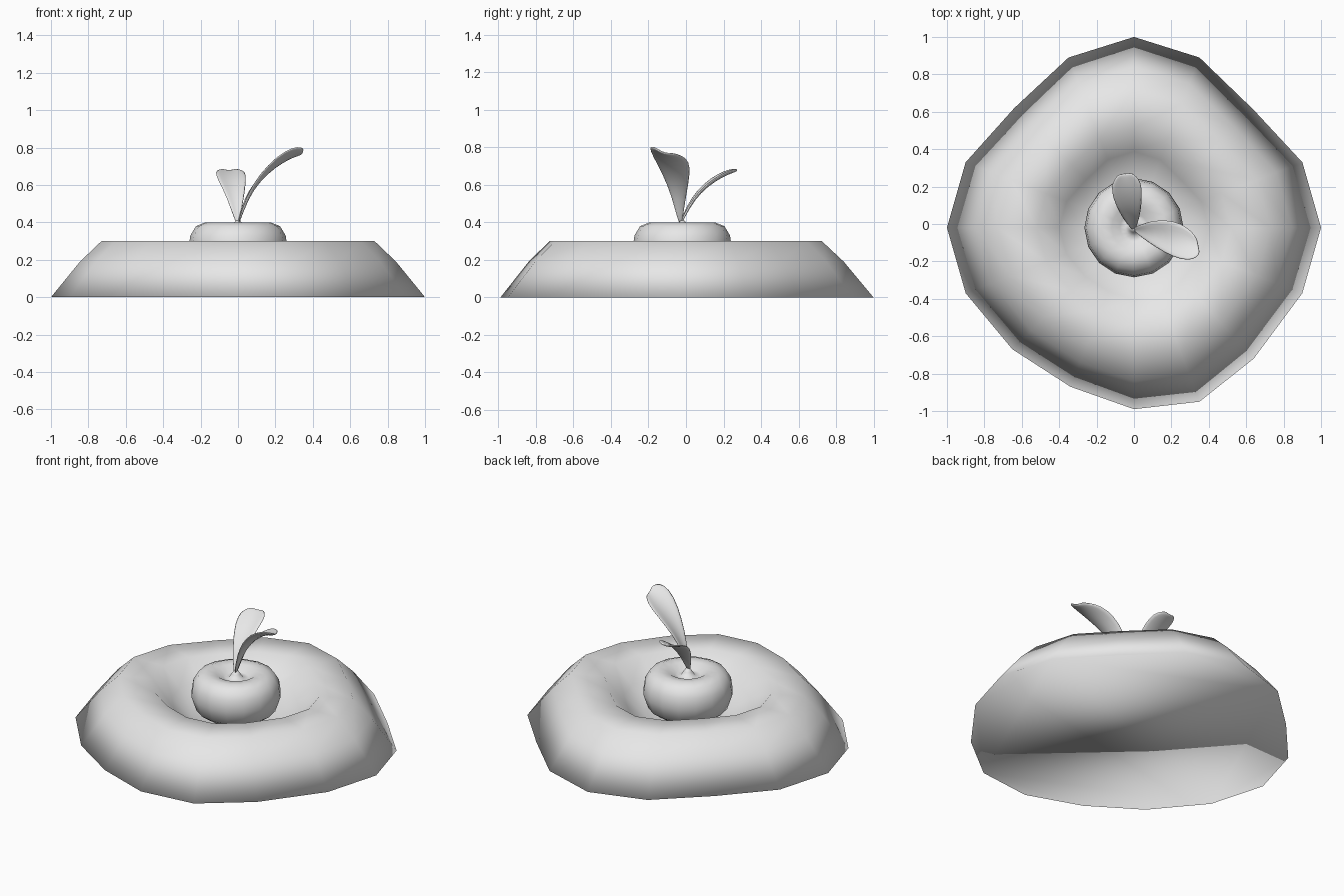
import bpy
import bmesh
import math
from mathutils import Vector

cube = bpy.data.objects.get("Cube")
if cube:
    bpy.data.objects.remove(cube)

grey = bpy.data.materials.new("plain_grey")
grey.use_nodes = True
grey.diffuse_color = (0.8, 0.8, 0.8, 1)
grey.node_tree.nodes["Principled BSDF"].inputs["Base Color"].default_value = (0.8, 0.8, 0.8, 1)


def finish(name, bm):
    """Turn a bmesh into a smooth grey object."""
    bmesh.ops.recalc_face_normals(bm, faces=bm.faces[:])
    for f in bm.faces:
        f.smooth = True
    mesh = bpy.data.meshes.new(name)
    bm.to_mesh(mesh)
    bm.free()
    mesh.materials.append(grey)
    ob = bpy.data.objects.new(name, mesh)
    bpy.context.collection.objects.link(ob)
    return ob


def loft(name, outline, profile, centre):
    """Scale one outline through (scale, height) rings and close both ends."""
    bm = bmesh.new()
    rings = [[bm.verts.new((centre[0] + x * s, centre[1] + y * s, z)) for x, y in outline]
             for s, z in profile]
    n = len(outline)
    for a, b in zip(rings, rings[1:]):
        for i in range(n):
            j = (i + 1) % n
            bm.faces.new((a[i], a[j], b[j], b[i]))
    bm.faces.new(rings[0])
    bm.faces.new(rings[-1])
    return finish(name, bm)


def leaf(name, path, widths, side, cup):
    """Sweep a cupped cross-section along a path, then thicken it."""
    bm = bmesh.new()
    side = Vector(side).normalized()
    rows = []
    for i, (p, w) in enumerate(zip(path, widths)):
        tangent = Vector(path[min(i + 1, len(path) - 1)]) - Vector(path[max(i - 1, 0)])
        up = side.cross(tangent).normalized()
        if up.z < 0:
            up.negate()
        rows.append([bm.verts.new(Vector(p) + side * w * t + up * cup * w * (t * t - 0.4))
                     for t in (-1, -0.5, 0, 0.5, 1)])
    for a, b in zip(rows, rows[1:]):
        for i in range(4):
            bm.faces.new((a[i], a[i + 1], b[i + 1], b[i]))
    ob = finish(name, bm)
    solid = ob.modifiers.new("thickness", 'SOLIDIFY')
    solid.thickness = 0.012
    solid.offset = 0
    sub = ob.modifiers.new("rounding", 'SUBSURF')
    sub.levels = sub.render_levels = 1


# Soil mound: uneven rim, flat base, raised ring and a hollow in the middle
rim = [(1, 0), (.9, .35), (.64, .63), (.35, .91), (0, 1.02), (-.35, .91), (-.64, .64), (-.9, .35),
       (-1, 0), (-.9, -.35), (-.65, -.65), (-.34, -.85), (0, -.97), (.35, -.93), (.64, -.7), (.9, -.35)]
loft("soil_mound", rim,
     [(1, 0), (.845, .19), (.73, .3), (.52, .3), (.4, .19), (.28, .12), (.1, .11)], (0, -.02))

# Round seed with a dimple and a small stalk
circle = [(math.cos(k * math.tau / 16), math.sin(k * math.tau / 16)) for k in range(16)]
loft("seed", circle,
     [(.05, .1), (.16, .115), (.235, .17), (.265, .26), (.255, .33), (.225, .38), (.175, .4),
      (.12, .395), (.075, .365), (.045, .36), (.025, .39), (.012, .41)], (0, -.02))

# Two sprout leaves
leaf("large_leaf",
     [(0, -.03, .39), (.045, -.04, .53), (.11, -.055, .63), (.2, -.08, .715), (.28, -.1, .76),
      (.325, -.112, .772), (.345, -.117, .775)],
     [.008, .04, .075, .11, .108, .075, .04], (.2, -1, .3), .25)
leaf("small_leaf",
     [(0, -.03, .39), (-.01, .01, .48), (-.02, .07, .565), (-.035, .15, .63), (-.042, .215, .663),
      (-.046, .25, .675), (-.048, .27, .68)],
     [.008, .032, .058, .08, .082, .06, .035], (1, .12, 0), .2)
